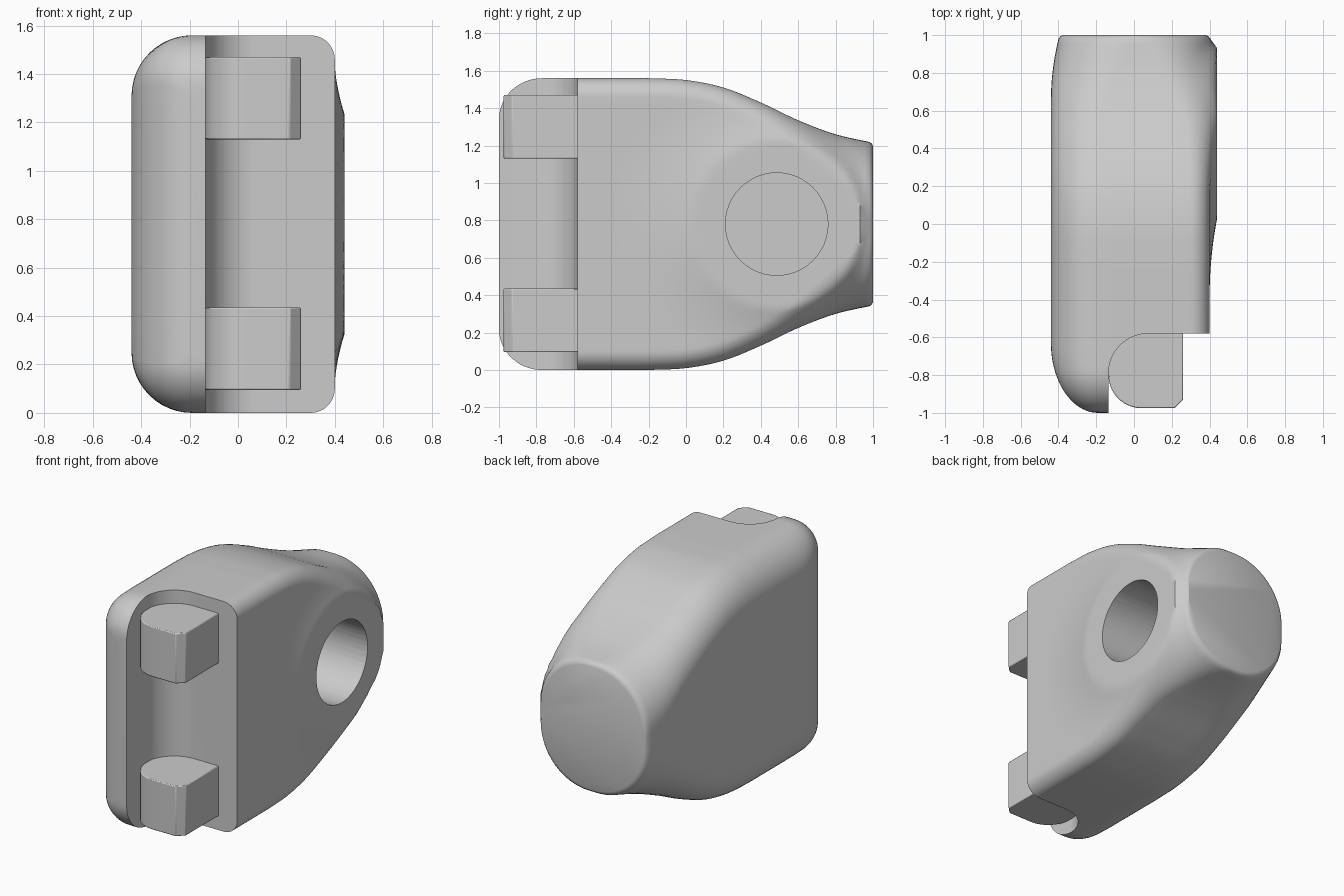
import bpy, bmesh
from math import sin, cos, pi, sqrt, hypot

if "Cube" in bpy.data.objects:
    bpy.data.objects.remove(bpy.data.objects["Cube"])

ZC = 0.78          # mid height
HY = 0.485         # hole centre along y


def lerp_table(tab, y):
    # Catmull-Rom through a short table of (y, value)
    if y <= tab[0][0]:
        return tab[0][1]
    for i in range(len(tab) - 1):
        if y <= tab[i + 1][0]:
            a, b = tab[i], tab[i + 1]
            p = tab[max(i - 1, 0)]
            n = tab[min(i + 2, len(tab) - 1)]
            d = b[0] - a[0]
            m0 = (b[1] - p[1]) / (b[0] - p[0]) * d
            m1 = (n[1] - a[1]) / (n[0] - a[0]) * d
            t = (y - a[0]) / d
            return ((2*t**3 - 3*t*t + 1) * a[1] + (t**3 - 2*t*t + t) * m0
                    + (3*t*t - 2*t**3) * b[1] + (t**3 - t*t) * m1)
    return tab[-1][1]


HALF = [(-0.2, .78), (0, .77), (.2, .73), (.4, .65), (.6, .555), (.8, .48), (1.0, .435)]
R_BACK = [(-0.6, .1), (.3, .11), (.6, .15), (.85, .27), (1.0, .37)]
L_BACK = [(.2, .25), (.6, .27), (.85, .34), (1.0, .375)]


def boss(x, y, z):
    # raised flat disc around the hole, with a concave run-out
    dy, dz = y - HY, z - ZC
    r = hypot(dy, dz)
    if x < 0.15:
        return x
    c = dy / r if r > 1e-6 else 0
    run = 0.06 + 0.36 * (1 - c) / 2
    t = min(max((r - 0.455) / run, 0), 1)
    w = min((x - 0.15) / 0.2, 1)
    return min(x + 0.04 * w * (1 - t) ** 2, 0.44)


def section(y, inset=0.0):
    h = lerp_table(HALF, y)
    xl, xr = -0.44, 0.40
    rl, rr = lerp_table(L_BACK, y), lerp_table(R_BACK, y)
    if y < -0.63:
        t = min((-0.63 - y) / 0.37, 1)
        xl = -0.19 - 0.25 * sqrt(1 - t * t)
        rl = max(0.06, -0.19 - xl)
    if y < -0.77:
        t = min((-0.77 - y) / 0.23, 1)
        h -= 0.22 * (1 - sqrt(1 - t * t))
    if y > 0.65:
        xl += 0.045 * ((y - 0.65) / 0.35) ** 2
    xl, xr, h = xl + inset, xr - inset, h - inset
    corners = [(xr - rr, h - rr, rr, 0), (xl + rl, h - rl, rl, 1),
               (xl + rl, rl - h, rl, 2), (xr - rr, rr - h, rr, 3)]
    pts = []
    for k, (cx, cz, r, q) in enumerate(corners):
        for i in range(13):
            a = (q + i / 12) * pi / 2
            pts.append((cx + r * cos(a), cz + r * sin(a)))
        nx, nz, nr, nq = corners[(k + 1) % 4]
        a = nq * pi / 2
        end, start = (nx + nr * cos(a), nz + nr * sin(a)), pts[-1]
        n = 40 if k == 3 else 6
        for i in range(1, n):
            pts.append((start[0] + (end[0] - start[0]) * i / n,
                        start[1] + (end[1] - start[1]) * i / n))
    return [(boss(x, y, z + ZC), y, z + ZC) for x, z in pts]


def finish(name, bm):
    bmesh.ops.recalc_face_normals(bm, faces=bm.faces)
    me = bpy.data.meshes.new(name)
    bm.to_mesh(me)
    bm.free()
    ob = bpy.data.objects.new(name, me)
    bpy.context.collection.objects.link(ob)
    return ob


def prism(name, pts, z0, z1):
    bm = bmesh.new()
    f = bm.faces.new([bm.verts.new((x, y, z0)) for x, y in pts])
    e = bmesh.ops.extrude_face_region(bm, geom=[f])
    bmesh.ops.translate(bm, vec=(0, 0, z1 - z0),
                        verts=[v for v in e['geom'] if isinstance(v, bmesh.types.BMVert)])
    return finish(name, bm)


def arc(cx, cy, r, a0, a1, n=14):
    return [(cx + r * cos(a0 + (a1 - a0) * i / n), cy + r * sin(a0 + (a1 - a0) * i / n))
            for i in range(n + 1)]


def smooth(ob, angle=0.5):
    bpy.ops.object.select_all(action='DESELECT')
    ob.select_set(True)
    bpy.context.view_layer.objects.active = ob
    bpy.ops.object.shade_smooth_by_angle(angle=angle)


# Body: rounded sections lofted from the front lip to the round back end
ys = [-0.63 - 0.37 * sin(pi / 2 * (1 - i / 18)) for i in range(18)]
ys += [-0.63 + i * 1.61 / 66 for i in range(67)]
rings = [section(y) for y in ys]
rings.append([(x, 0.993, z) for x, _, z in section(0.993, 0.006)])
rings.append([(x, 1.0, z) for x, _, z in section(1.0, 0.018)])
bm = bmesh.new()
vr = [[bm.verts.new(p) for p in ring] for ring in rings]
for a, b in zip(vr, vr[1:]):
    for i in range(len(a)):
        j = (i + 1) % len(a)
        bm.faces.new((a[i], a[j], b[j], b[i]))
bm.faces.new(vr[0])
bm.faces.new(vr[-1])
body = finish("body", bm)

# Cutters: front notch with a filleted inner corner, and the blind round hole
notch = prism("notch_cutter",
              [(-0.135, -1.2), (0.7, -1.2), (0.7, -0.58)]
              + arc(0.075, -0.79, 0.21, pi / 2, pi), -0.3, 1.9)
bpy.ops.mesh.primitive_cylinder_add(vertices=48, radius=0.274, depth=0.8,
                                    location=(0.2, HY, ZC), rotation=(0, pi / 2, 0))
hole = bpy.context.object
hole.name = "hole_cutter"
hole.location.x = 0.24   # hole floor at x = -0.16
for c in (notch, hole):
    c.hide_render = True
    m = body.modifiers.new(c.name, 'BOOLEAN')
    m.operation, m.solver, m.object = 'DIFFERENCE', 'EXACT', c
    bpy.context.view_layer.objects.active = body
    bpy.ops.object.modifier_apply(modifier=m.name)
    bpy.data.objects.remove(c)
smooth(body)

# Two hinge lugs in the notch
lug = (arc(0.04, -0.80, 0.175, pi, 1.5 * pi)
       + [(0.215, -0.975), (0.26, -0.93), (0.26, -0.57), (-0.135, -0.57)])
for name, z in (("lower_lug", 0.095), ("upper_lug", 1.13)):
    ob = prism(name, lug, z, z + 0.34)
    b = ob.modifiers.new("edge", 'BEVEL')
    b.width, b.segments, b.limit_method, b.angle_limit = 0.006, 2, 'ANGLE', 0.6
    smooth(ob)
